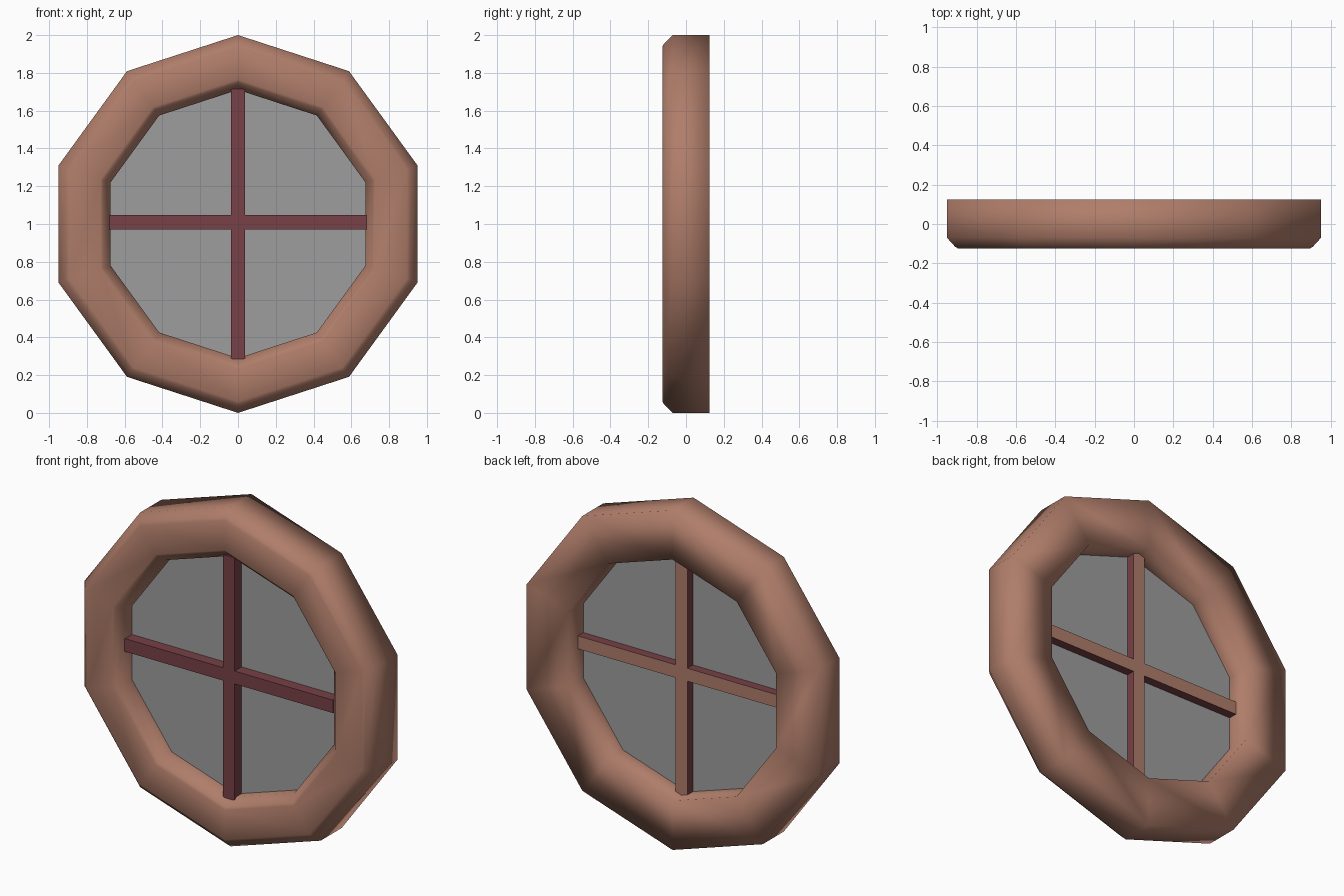
import bpy, bmesh, math

if "Cube" in bpy.data.objects:
    bpy.data.objects.remove(bpy.data.objects["Cube"])

SIDES = 10


def material(name, rgb):
    m = bpy.data.materials.new(name)
    m.diffuse_color = (*rgb, 1)
    m.use_nodes = True
    m.node_tree.nodes["Principled BSDF"].inputs["Base Color"].default_value = m.diffuse_color
    return m


wood = material("warm_brown", (0.43, 0.205, 0.143))
maroon = material("dark_maroon", (0.185, 0.052, 0.062))
grey = material("glass_grey", (0.34, 0.34, 0.34))


def finish(bm, name, mats, smooth=False):
    bmesh.ops.recalc_face_normals(bm, faces=bm.faces)
    for f in bm.faces:
        f.smooth = smooth
    me = bpy.data.meshes.new(name)
    bm.to_mesh(me)
    bm.free()
    for m in mats:
        me.materials.append(m)
    ob = bpy.data.objects.new(name, me)
    bpy.context.collection.objects.link(ob)
    return ob


def ring_point(i, r, y):
    a = 2 * math.pi * i / SIDES
    return (r * math.sin(a), y, 1 + r * math.cos(a))


def slab(outline, y0, y1):
    """Extrude an x-z outline along y."""
    bm = bmesh.new()
    face = bm.faces.new([bm.verts.new((x, y0, z)) for x, z in outline])
    ext = bmesh.ops.extrude_face_region(bm, geom=[face])
    for v in ext["geom"]:
        if isinstance(v, bmesh.types.BMVert):
            v.co.y = y1
    bmesh.ops.recalc_face_normals(bm, faces=bm.faces)
    bm.normal_update()
    return bm


# Ten-sided frame: closed (radius, y) profile with bevelled front edges
profile = [(1.0, 0.125), (1.0, -0.07), (0.957, -0.115), (0.94, -0.125),
           (0.765, -0.125), (0.75, -0.115), (0.71, -0.07), (0.71, 0.125)]
bm = bmesh.new()
rings = [[bm.verts.new(ring_point(i, r, y)) for r, y in profile] for i in range(SIDES)]
n = len(profile)
for i in range(SIDES):
    a, b = rings[i], rings[(i + 1) % SIDES]
    for j in range(n):
        k = (j + 1) % n
        bm.faces.new((a[j], a[k], b[k], b[j]))
finish(bm, "window_frame", [wood], smooth=True)

# Glass pane
pane = [(p[0], p[2]) for p in (ring_point(i, 0.712, 0) for i in range(SIDES))]
finish(slab(pane, -0.02, -0.01), "glass_pane", [grey])

# Cross bars: one plus-shaped piece, back face in frame colour
w, lx, lz, cz = 0.038, 0.68, 0.715, 1.01
cross = [(-w, 1 + lz), (w, 1 + lz), (w, cz + w), (lx, cz + w), (lx, cz - w), (w, cz - w),
         (w, 1 - lz), (-w, 1 - lz), (-w, cz - w), (-lx, cz - w), (-lx, cz + w), (-w, cz + w)]
bm = slab(cross, -0.085, 0.042)
for f in bm.faces:
    f.material_index = 1 if f.normal.y > 0.5 else 0
finish(bm, "cross_bars", [maroon, wood])
